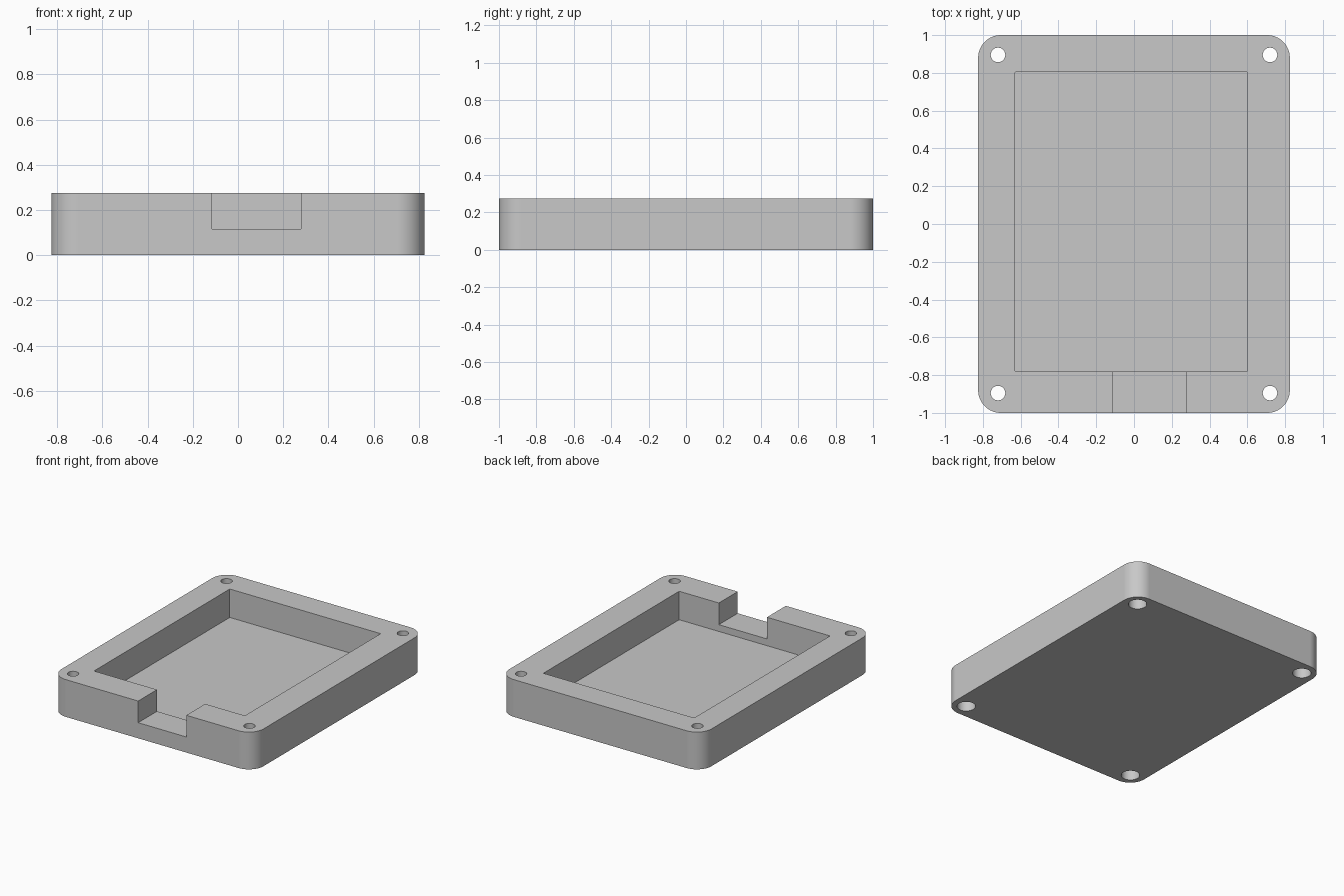
import bpy, bmesh
from mathutils import Matrix, Vector

if "Cube" in bpy.data.objects:
    bpy.data.objects.remove(bpy.data.objects["Cube"], do_unlink=True)

HEIGHT = 0.275
FLOOR = 0.065
HOLE_X, HOLE_Y = 0.72, 0.895

grey = bpy.data.materials.new("plain grey")
grey.use_nodes = True
grey.diffuse_color = (0.58, 0.58, 0.58, 1)
grey.node_tree.nodes["Principled BSDF"].inputs["Base Color"].default_value = grey.diffuse_color


def finish(name, bm):
    mesh = bpy.data.meshes.new(name)
    bm.to_mesh(mesh)
    bm.free()
    mesh.materials.append(grey)
    obj = bpy.data.objects.new(name, mesh)
    bpy.context.collection.objects.link(obj)
    return obj


def slab(name, low, high, radius=0, segments=1):
    """Box between two corners, with optional rounded upright edges."""
    low, high = Vector(low), Vector(high)
    bm = bmesh.new()
    place = Matrix.Translation((low + high) / 2) @ Matrix.Diagonal((high - low).to_4d())
    bmesh.ops.create_cube(bm, size=1, matrix=place)
    if radius:
        upright = [e for e in bm.edges
                   if abs(e.verts[0].co.z - e.verts[1].co.z) > 0.01]
        bmesh.ops.bevel(bm, geom=upright, offset=radius, segments=segments,
                        profile=0.5, affect='EDGES')
    return finish(name, bm)


def rod(name, x, y, low, high, radius):
    bm = bmesh.new()
    bmesh.ops.create_cone(bm, cap_ends=True, segments=48, radius1=radius,
                          radius2=radius, depth=high - low,
                          matrix=Matrix.Translation((x, y, (low + high) / 2)))
    return finish(name, bm)


def cut(body, cutter):
    """Subtract the cutter for good, then discard it."""
    cutter.hide_render = True
    mod = body.modifiers.new("cut", 'BOOLEAN')
    mod.operation = 'DIFFERENCE'
    mod.solver = 'EXACT'
    mod.object = cutter
    bpy.context.view_layer.objects.active = body
    bpy.ops.object.modifier_apply(modifier=mod.name)
    bpy.data.objects.remove(cutter, do_unlink=True)


# Tray block with rounded corners
tray = slab("enclosure_tray", (-0.825, -1, 0), (0.825, 1, HEIGHT), 0.12, 20)

# Main pocket and the cable notch through the front wall
cut(tray, slab("pocket_cutter", (-0.63, -0.78, FLOOR), (0.602, 0.804, 0.4), 0.006, 3))
cut(tray, slab("notch_cutter", (-0.115, -1.1, 0.115), (0.278, -0.7, 0.4)))

# Screw holes, counterbored from below
for sx in (-1, 1):
    for sy in (-1, 1):
        x, y = sx * HOLE_X, sy * HOLE_Y
        cut(tray, rod("hole_cutter", x, y, -0.1, 0.4, 0.0385))
        cut(tray, rod("bore_cutter", x, y, -0.1, 0.08, 0.062))

# Smooth the round walls, keep flat faces flat
bpy.ops.object.select_all(action='DESELECT')
tray.select_set(True)
bpy.context.view_layer.objects.active = tray
bpy.ops.object.shade_smooth_by_angle(angle=0.6)
weighted = tray.modifiers.new("flat_face_normals", 'WEIGHTED_NORMAL')
weighted.keep_sharp = True
